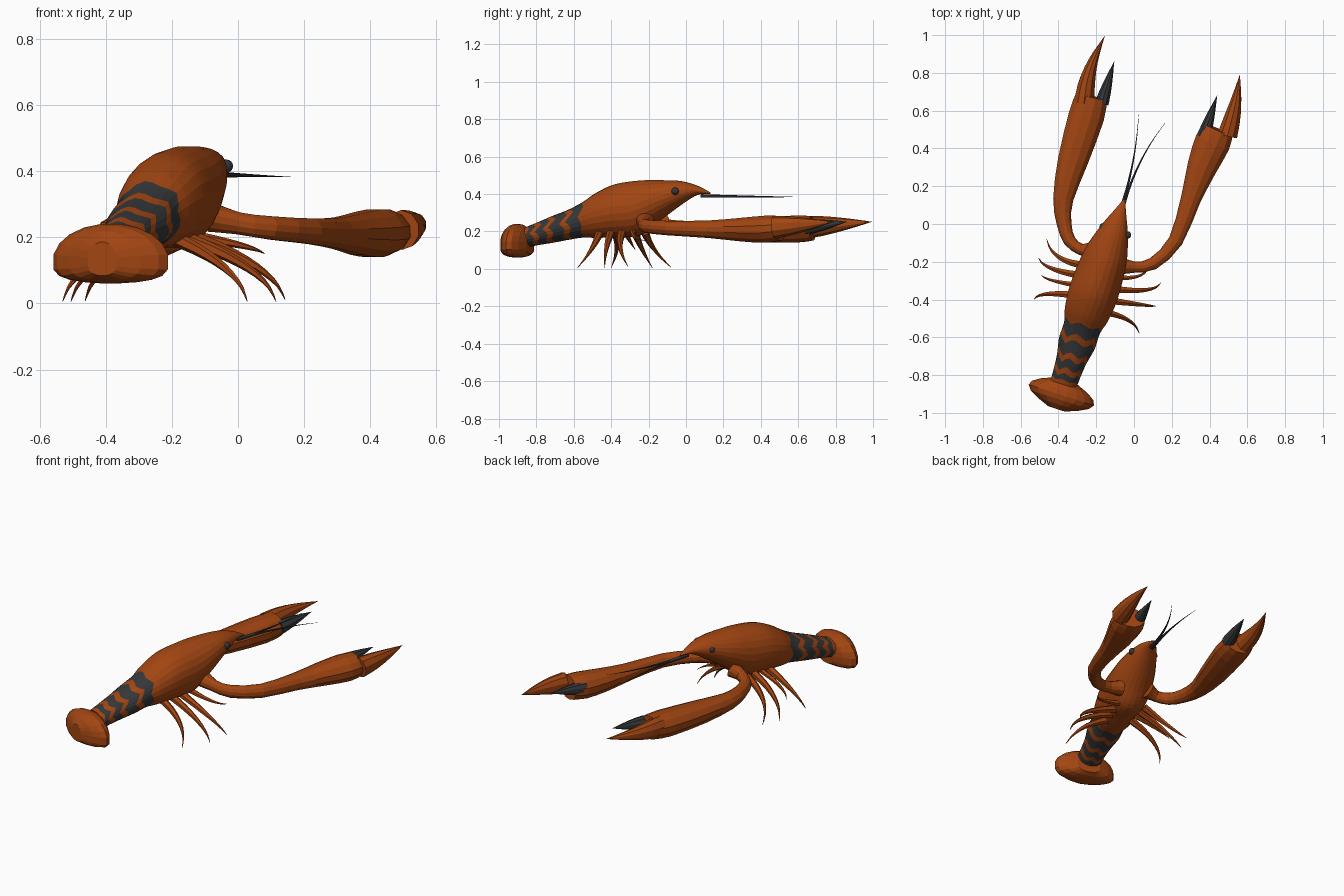
import bpy, bmesh, math
from mathutils import Vector

if "Cube" in bpy.data.objects:
    bpy.data.objects.remove(bpy.data.objects["Cube"])


def material(name, rgb):
    m = bpy.data.materials.new(name)
    m.diffuse_color = (*rgb, 1)
    m.use_nodes = True
    m.node_tree.nodes["Principled BSDF"].inputs["Base Color"].default_value = m.diffuse_color
    return m


SHELL = material("rust_shell", (0.36, 0.06, 0.006))
DARK = material("dark_shell", (0.035, 0.038, 0.04))
ACROSS = (0.952, -0.307, 0)   # sideways direction of the body


def catmull(pts, t):
    """Value on a smooth curve through the keys at float index t."""
    last = len(pts) - 1
    t = min(max(t, 0), last)
    i = min(int(t), last - 1)
    f = t - i
    p0, p1, p2, p3 = (pts[min(max(k, 0), last)] for k in (i - 1, i, i + 1, i + 2))
    return [0.5 * (2 * b + (c - a) * f + (2 * a - 5 * b + 4 * c - d) * f * f
                   + (3 * b - a - 3 * c + d) * f ** 3) for a, b, c, d in zip(p0, p1, p2, p3)]


def loft(name, keys, sides=12, steps=2, mat=SHELL, side=None, shift=None, bands=(), flat=1):
    """Skin elliptical rings; keys are (x, y, z, half width, height up[, height down])."""
    keys = [k if len(k) == 6 else (*k, k[4]) for k in keys]
    bm = bmesh.new()
    rings = []
    total = (len(keys) - 1) * steps
    for r in range(total + 1):
        ring = []
        for j in range(sides):
            a = 2 * math.pi * (j + 0.5) / sides
            t = r / steps + (shift(r / steps, j) if shift else 0)
            x, y, z, w, up, down = catmull(keys, t)
            tan = (Vector(catmull(keys, t + .1)[:3]) - Vector(catmull(keys, t - .1)[:3])).normalized()
            s = Vector(side) if side else Vector((tan.y, -tan.x, 0)).normalized()
            u = Vector((0, 0, 1)) if side else s.cross(tan)
            sn = math.sin(a)
            h = up * sn if sn > 0 else -down * abs(sn) ** flat
            ring.append(bm.verts.new(Vector((x, y, z)) + s * max(w, .001) * math.cos(a) + u * h))
        rings.append(ring)
    for r in range(total):
        mid = (r + 0.5) / steps
        for j in range(sides):
            k = (j + 1) % sides
            f = bm.faces.new((rings[r][j], rings[r][k], rings[r + 1][k], rings[r + 1][j]))
            f.material_index = int(any(lo < mid < hi for lo, hi in bands))
    bm.faces.new(rings[0])
    bm.faces.new(rings[-1])
    bmesh.ops.recalc_face_normals(bm, faces=bm.faces)
    me = bpy.data.meshes.new(name)
    bm.to_mesh(me)
    bm.free()
    me.materials.append(mat)
    me.materials.append(DARK)
    ob = bpy.data.objects.new(name, me)
    bpy.context.collection.objects.link(ob)
    return ob


def whip(name, a, b, c, radius, mat=SHELL):
    """Thin tapering limb bent from a towards b and ending at c."""
    a, b, c = Vector(a), Vector(b), Vector(c)
    keys = []
    for i in range(6):
        f = i / 5
        r = radius * (1.05 - f)
        keys.append((*(a.lerp(b, f).lerp(b.lerp(c, f), f)), r, r))
    loft(name, keys, sides=6, mat=mat)


def spike(name, base, tip, width, bow=0, mat=SHELL):
    """Pincer finger tapering from base to tip, bowed sideways."""
    keys = []
    for i in range(5):
        f = i / 4
        p = Vector(base).lerp(Vector(tip), f)
        w = width * (1 - f ** 1.4)
        keys.append((p.x + bow * math.sin(math.pi * f), p.y, .222 + .03 * f, w, w * 1.1))
    loft(name, keys, sides=10, mat=mat)


# Body: pointed head, carapace and striped abdomen, as (y, z, half width, half height)
def zigzag(t, j):
    fade = min(max(t - 6, 0), max(11 - t, 0), 1)
    return fade * 0.2 * (abs(j % 4 - 2) - 1) * (1.2 if j % 8 < 4 else 0.6)


profile = [(.13, .405, .004, .004), (.06, .42, .035, .025), (-.03, .405, .075, .065),
           (-.145, .365, .112, .11), (-.25, .325, .127, .148), (-.38, .31, .132, .142),
           (-.48, .285, .12, .12), (-.55, .262, .1, .095), (-.63, .235, .1, .08),
           (-.71, .212, .083, .072), (-.785, .19, .075, .062), (-.85, .17, .072, .055)]
loft("body", [(.33 * y - .094, y, z, w, h) for y, z, w, h in profile], sides=24, steps=5,
     side=ACROSS, shift=zigzag, bands=((6.7, 7.6), (8, 8.8), (9.2, 9.8), (10.2, 10.6)))

# Tail fan: wide, thick, flat underneath
fan = []
for i in range(7):
    f = i / 6
    s = math.sin(math.pi * (.12 + .8 * f))
    fan.append((-.36 - .05 * f, -.832 - .147 * f, .13, .184 * s, .112 * s ** .5, .07 * s ** .3))
loft("tail_fan", fan, sides=20, steps=1, side=ACROSS, flat=0.5)

# Claws: both arms share one width profile and swell into the palm
widths = (.05, .031, .034, .04, .055, .082, .098, .086)
arms = {
    "right": ((-.08, -.22), (0, -.228), (.1, -.21), (.22, -.09),
              (.3, .13), (.36, .3), (.415, .43), (.445, .5)),
    "left": ((-.22, -.14), (-.28, -.135), (-.34, -.09), (-.37, 0),
             (-.375, .13), (-.325, .33), (-.252, .57), (-.225, .675)),
}
for name, path in arms.items():
    loft(name + "_claw_arm", [(x, y, .21 + .002 * (i - 5) ** 2, w, .016 + .6 * w)
                              for i, ((x, y), w) in enumerate(zip(path, widths))])
spike("right_claw_finger", (.495, .47), (.56, .79), .055, .008)
spike("left_claw_finger", (-.265, .64), (-.155, .995), .056, -.022)
spike("right_claw_thumb", (.368, .46), (.44, .68), .038, mat=DARK)
spike("left_claw_thumb", (-.17, .64), (-.105, .86), .038, mat=DARK)

# Walking legs: hips in a row under the carapace, each leg bends down to its foot
feet = {
    "right": ((.08, -.22, .15), (.142, -.31, .012), (.115, -.435, .006), (.028, -.58, .006)),
    "left": ((-.462, -.08, .008), (-.505, -.18, .006), (-.492, -.27, .1), (-.53, -.4, .006)),
}
hips = {"right": ((-.12, -.28, .2), (-.2, -.46, .2)), "left": ((-.26, -.22, .2), (-.29, -.38, .2))}
for name, ends in feet.items():
    for i, foot in enumerate(ends):
        hip = Vector(hips[name][0]).lerp(Vector(hips[name][1]), i / 3)
        dx = foot[0] - hip.x
        knee = (hip.x + .9 * dx, hip.y - .12 * dx, .11 + .4 * foot[2])
        whip(f"{name}_leg_{i + 1}", hip, knee, foot, .022 if foot[2] < .05 else .016)

# Antennae
whip("right_antenna", (-.06, .08, .39), (.01, .34, .387), (.165, .535, .382), .009, DARK)
whip("left_antenna", (-.07, .08, .39), (.01, .32, .387), (.025, .58, .385), .009, DARK)

# Eyes
for name, pos in (("right_eye", (-.035, -.058, .415)), ("left_eye", (-.163, -.015, .415))):
    bpy.ops.mesh.primitive_uv_sphere_add(segments=12, ring_count=8, radius=.02, location=pos)
    bpy.context.object.name = name
    bpy.context.object.data.materials.append(DARK)
